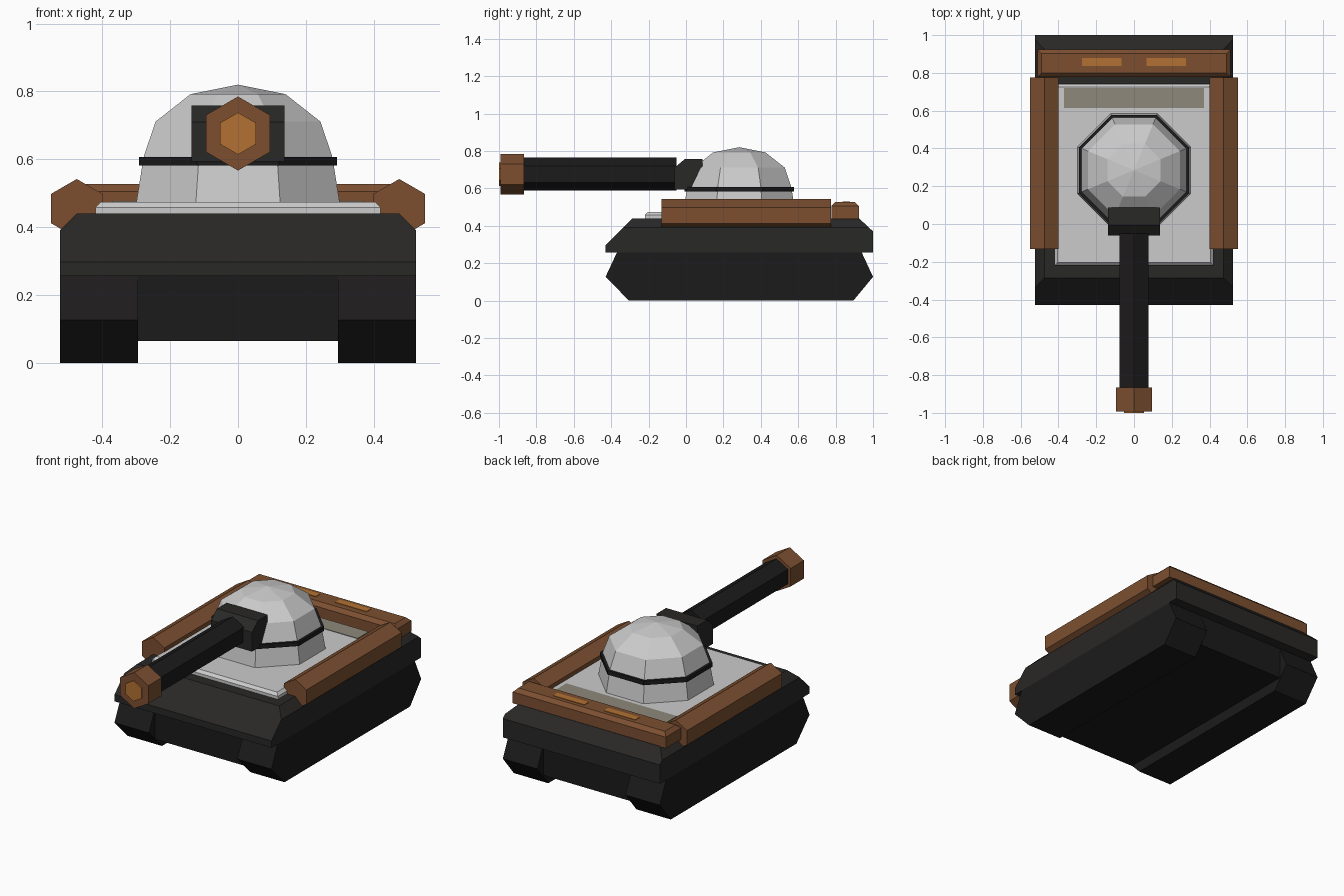
import bpy, bmesh, math
from mathutils import Vector

if "Cube" in bpy.data.objects:
    bpy.data.objects.remove(bpy.data.objects["Cube"])


def material(name, rgb):
    m = bpy.data.materials.new(name)
    m.diffuse_color = (*rgb, 1)
    m.use_nodes = True
    m.node_tree.nodes["Principled BSDF"].inputs["Base Color"].default_value = m.diffuse_color
    return m


DARK = material("dark_steel", (0.022, 0.021, 0.020))
BLACK = material("black_steel", (0.012, 0.011, 0.011))
COPPER = material("copper", (0.20, 0.078, 0.030))
GLOW = material("amber", (0.45, 0.165, 0.032))
VENT = material("vent_grey", (0.27, 0.25, 0.20))


def finish(name, bm, mat):
    bmesh.ops.recalc_face_normals(bm, faces=bm.faces)
    me = bpy.data.meshes.new(name)
    bm.to_mesh(me)
    bm.free()
    ob = bpy.data.objects.new(name, me)
    bpy.context.collection.objects.link(ob)
    if mat:
        me.materials.append(mat)
    return ob


def prism(profile, axis, a, b):
    """Extrude a profile from a to b; points are (y, z) for x, (x, z) for y."""
    bm = bmesh.new()
    place = {"x": lambda p, q: (a, p, q), "y": lambda p, q: (p, a, q)}[axis]
    face = bm.faces.new([bm.verts.new(place(*p)) for p in profile])
    ext = bmesh.ops.extrude_face_region(bm, geom=[face])["geom"]
    shift = Vector((b - a, 0, 0)) if axis == "x" else Vector((0, b - a, 0))
    bmesh.ops.translate(bm, vec=shift, verts=[v for v in ext if isinstance(v, bmesh.types.BMVert)])
    return bm


def box(name, x, y, z, mat, bevel=0):
    bm = prism([(y[0], z[0]), (y[1], z[0]), (y[1], z[1]), (y[0], z[1])], "x", *x)
    if bevel:
        # chamfer only the top rim
        rim = [e for e in bm.edges if all(v.co.z > z[1] - 1e-4 for v in e.verts)]
        bmesh.ops.bevel(bm, geom=rim, offset=bevel, segments=1, affect="EDGES")
    return finish(name, bm, mat)


def hexagon(cx, cz, r):
    return [(cx + r * math.sin(i * math.pi / 3), cz + r * math.cos(i * math.pi / 3)) for i in range(6)]


def octagon_stack(name, rows, cy, mat):
    """Eight-sided solid from (apothem, z) rows; apothem 0 makes a tip."""
    bm = bmesh.new()
    rings = []
    for ap, z in rows:
        r = ap / math.cos(math.pi / 8)
        angs = [(i + 0.5) * math.pi / 4 for i in range(8)]
        rings.append([bm.verts.new((r * math.cos(t), cy + r * math.sin(t), z)) for t in angs])
    for lo, hi in zip(rings, rings[1:]):
        for i in range(8):
            j = (i + 1) % 8
            bm.faces.new((lo[i], lo[j], hi[j], hi[i]))
    bm.faces.new(rings[0])
    bm.faces.new(rings[-1])
    bmesh.ops.remove_doubles(bm, verts=bm.verts, dist=1e-4)
    return finish(name, bm, mat)


# upper hull: side profile with chamfered long top edges
hull = prism([(-0.43, 0.256), (-0.43, 0.297), (-0.285, 0.44), (0.925, 0.44), (1.0, 0.37), (1.0, 0.256)],
             "x", -0.525, 0.525)
for s in (-1, 1):
    cut = bmesh.ops.bisect_plane(hull, geom=hull.verts[:] + hull.edges[:] + hull.faces[:],
                                 plane_co=(s * 0.525, 0, 0.39), plane_no=(s, 0, 1), clear_outer=True)
    bmesh.ops.holes_fill(hull, edges=[e for e in hull.edges if e.is_boundary])
finish("hull", hull, DARK)

# belly between the tracks
box("belly", (-0.295, 0.295), (-0.37, 0.94), (0.065, 0.26), BLACK)

# paired side parts
track = [(-0.37, 0.256), (-0.43, 0.127), (-0.305, 0), (0.895, 0), (1.0, 0.127), (0.94, 0.256)]
for s, side in ((-1, "left"), (1, "right")):
    finish(side + "_track", prism(track, "x", s * 0.295, s * 0.525), BLACK)
    finish(side + "_side_rail", prism(hexagon(s * 0.475, 0.455, 0.087), "y", -0.132, 0.776), COPPER)
    lamp = sorted((s * 0.065, s * 0.275))
    box(side + "_rear_lamp", lamp, (0.836, 0.878), (0.52, 0.53), GLOW)

# deck
box("deck_plate", (-0.42, 0.42), (-0.22, 0.74), (0.43, 0.474), None, 0.016)
box("deck_vent", (-0.37, 0.37), (0.615, 0.72), (0.46, 0.477), VENT)
box("rear_bar", (-0.512, 0.512), (0.777, 0.924), (0.437, 0.527), COPPER, 0.022)

# turret
CY = 0.285
octagon_stack("turret_dome", [(0.30, 0.47), (0.28, 0.595), (0.277, 0.61), (0.243, 0.711),
                              (0.14, 0.792), (0, 0.82)], CY, None)
octagon_stack("turret_ring", [(0.292, 0.582), (0.292, 0.607)], CY, BLACK)

# gun
finish("gun_mantlet", prism([(-0.062, 0.593), (-0.062, 0.71), (-0.005, 0.758), (0.088, 0.758), (0.088, 0.593)],
                            "x", -0.137, 0.137), DARK)
finish("gun_barrel", prism(hexagon(0, 0.676, 0.088), "y", -0.88, -0.05), BLACK)
finish("muzzle", prism(hexagon(0, 0.676, 0.109), "y", -0.992, -0.865), COPPER)
finish("muzzle_core", prism(hexagon(0, 0.676, 0.062), "y", -1.0, -0.98), GLOW)
